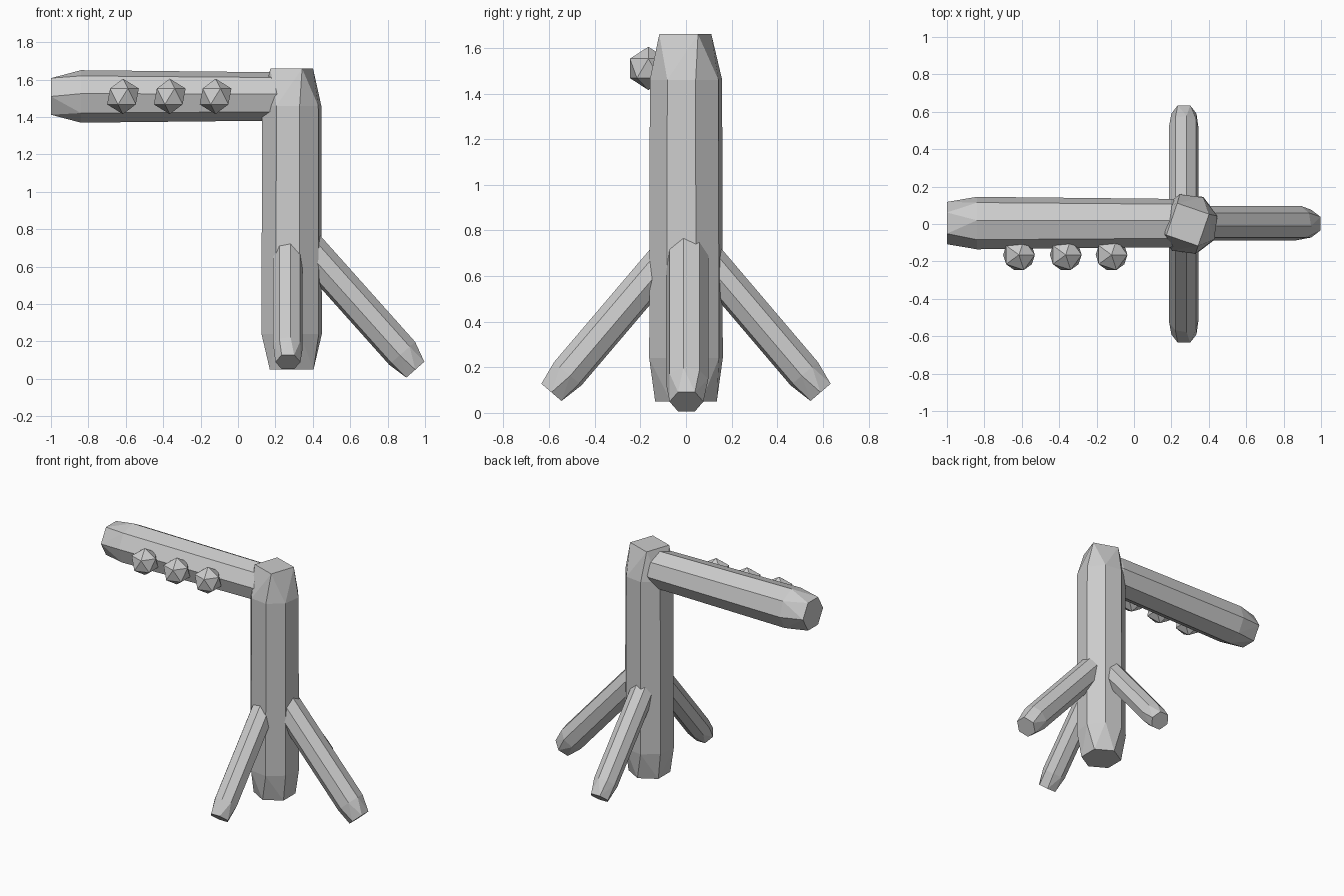
import bpy, bmesh
from math import cos, sin, radians
from mathutils import Vector

if "Cube" in bpy.data.objects:
    bpy.data.objects.remove(bpy.data.objects["Cube"])


def log(name, u, stations):
    """Faceted log: hull around rings of (centre, radius, sides, phase in degrees)."""
    u = Vector(u)
    axis = (Vector(stations[-1][0]) - Vector(stations[0][0])).normalized()
    v = axis.cross(u)
    bm = bmesh.new()
    for centre, radius, sides, phase in stations:
        for i in range(sides):
            a = radians(phase + 360 * i / sides)
            bm.verts.new(Vector(centre) + radius * (u * cos(a) + v * sin(a)))
    bmesh.ops.convex_hull(bm, input=bm.verts[:])
    bmesh.ops.dissolve_limit(bm, angle_limit=radians(1), verts=bm.verts[:], edges=bm.edges[:])
    bmesh.ops.recalc_face_normals(bm, faces=bm.faces[:])
    mesh = bpy.data.meshes.new(name)
    bm.to_mesh(mesh)
    bm.free()
    obj = bpy.data.objects.new(name, mesh)
    bpy.context.collection.objects.link(obj)
    return obj


# Upright trunk: square top, eight-sided body, six-sided foot
log("trunk", (1, 0, 0), [
    ((0.287, 0, 0.05), 0.135, 6, 30),
    ((0.287, 0, 0.24), 0.167, 8, 15),
    ((0.287, 0, 1.46), 0.164, 8, 15),
    ((0.287, -0.003, 1.66), 0.127, 4, 26)])

# Horizontal branch
log("branch", (0, 1, 0), [
    ((-1.0, 0.005, 1.51), 0.113, 6, 0),
    ((-0.84, 0.005, 1.51), 0.141, 8, -6),
    ((0.20, 0.005, 1.51), 0.130, 8, -6),
    ((0.25, 0.005, 1.51), 0.110, 6, 0)])

# Side prop
log("side_leg", (0, 1, 0), [
    ((0.37, 0.005, 0.705), 0.094, 8, 10),
    ((0.8775, 0.005, 0.137), 0.094, 8, 10),
    ((0.948, 0.002, 0.049), 0.074, 6, 0)])

# Front and back props, mirrored in y
for name, s in (("front_leg", -1), ("back_leg", 1)):
    log(name, (1, 0, 0), [
        ((0.267, s * 0.09, 0.675), 0.080, 8, 10 * s),
        ((0.267, s * 0.518, 0.172), 0.080, 8, 10 * s),
        ((0.267, s * 0.59, 0.09), 0.067, 6, 0)])

# Row of buds along the front of the branch
for i, x in enumerate((-0.615, -0.365, -0.12)):
    bpy.ops.mesh.primitive_ico_sphere_add(subdivisions=1, radius=0.095, location=(x, -0.165, 1.51))
    bpy.context.object.name = f"bud_{i + 1}"
